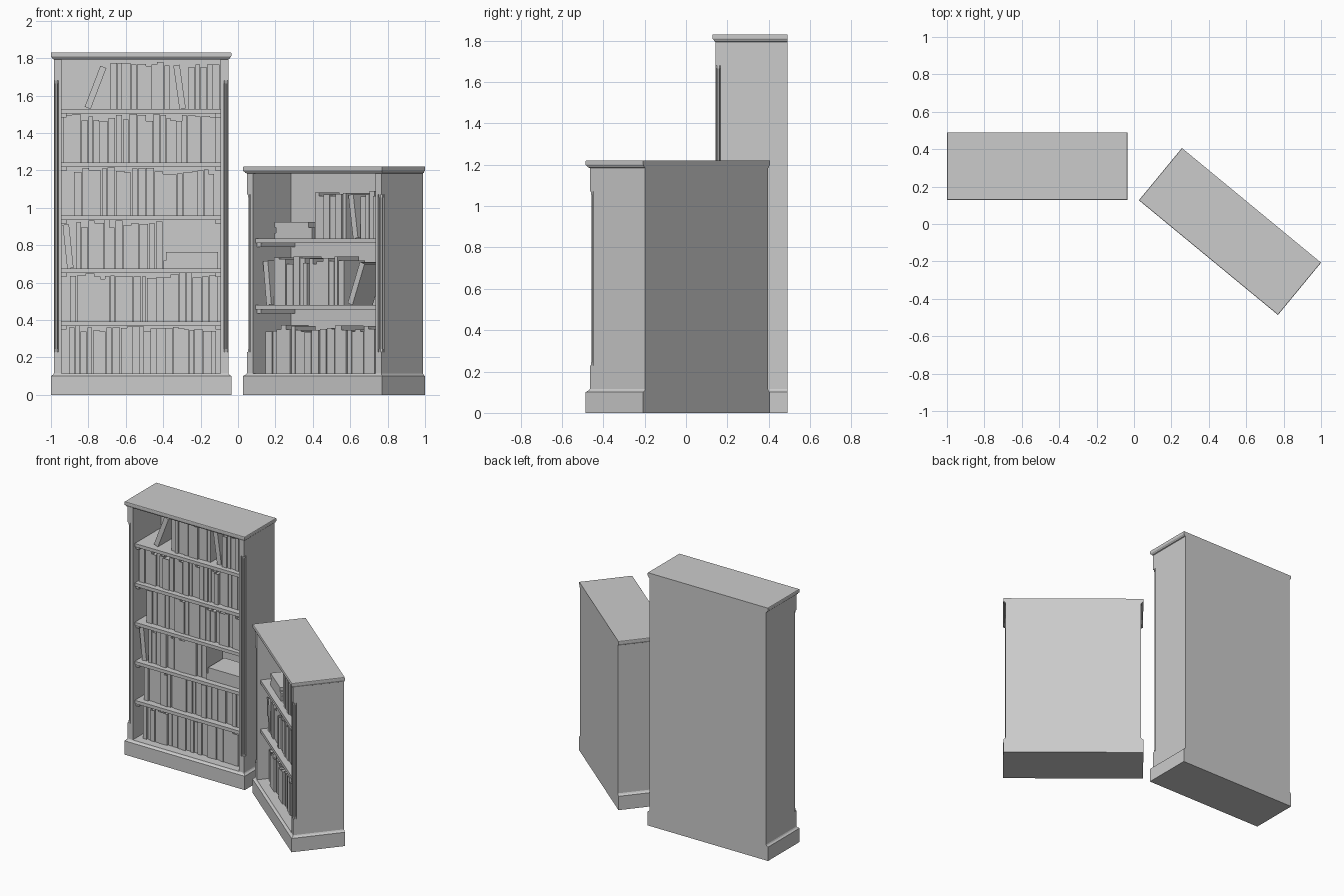
import bpy, bmesh, random
from math import radians, sin, cos, pi
from mathutils import Matrix, Vector

cube = bpy.data.objects.get("Cube")
if cube:
    bpy.data.objects.remove(cube)
random.seed(7)

grey = bpy.data.materials.new("plain grey")
grey.use_nodes = True
colour = (0.6, 0.6, 0.6, 1)
grey.diffuse_color = colour
bsdf = next(n for n in grey.node_tree.nodes if n.type == "BSDF_PRINCIPLED")
bsdf.inputs["Base Color"].default_value = colour

HALF_W, HALF_D = 0.482, 0.181    # plinth and cornice footprint
INSET = 0.015                    # body set back from the footprint
INNER = 0.425                    # half width of the opening
OUTER, FRONT = HALF_W - INSET, INSET - HALF_D
FLOOR = 0.115


def finish(name, bm, place):
    """Turn a bmesh into a named, placed object."""
    bmesh.ops.recalc_face_normals(bm, faces=bm.faces)
    mesh = bpy.data.meshes.new(name)
    bm.to_mesh(mesh)
    bm.free()
    mesh.materials.append(grey)
    obj = bpy.data.objects.new(name, mesh)
    obj.matrix_world = place
    bpy.context.collection.objects.link(obj)


def box(bm, lo, hi, matrix=Matrix()):
    size = Vector(hi) - Vector(lo)
    mid = (Vector(hi) + Vector(lo)) / 2
    bmesh.ops.create_cube(bm, size=1, matrix=matrix @ Matrix.Translation(mid)
                          @ Matrix.Diagonal((*size, 1)))


def loft(bm, rings):
    """Skin a stack of rings and cap both ends."""
    loops = [[bm.verts.new(p) for p in ring] for ring in rings]
    for a, b in zip(loops, loops[1:]):
        for i in range(len(a)):
            j = (i + 1) % len(a)
            bm.faces.new((a[i], a[j], b[j], b[i]))
    bm.faces.new(loops[0][::-1])
    bm.faces.new(loops[-1])


def prism(bm, outline, z0, z1):
    loft(bm, [[(x, y, z) for x, y in outline] for z in (z0, z1)])


def moulding(name, profile, place):
    """Moulded slab, flush at the back; profile is (inset, height)."""
    bm = bmesh.new()
    loft(bm, [[(-HALF_W + o, o - HALF_D, z), (HALF_W - o, o - HALF_D, z),
               (HALF_W - o, HALF_D, z), (-HALF_W + o, HALF_D, z)]
              for o, z in profile])
    finish(name, bm, place)


def octagon(cx, cy, r):
    return [(cx + r * cos(pi * (k + 0.5) / 4), cy + r * sin(pi * (k + 0.5) / 4))
            for k in range(8)]


def book(bm, pivot, w, h, tilt=0):
    """Covers, spine and recessed pages, tilted about the bottom corner."""
    m = Matrix.Translation(pivot) @ Matrix.Rotation(radians(tilt), 4, "Y")
    if tilt > 0:
        m = m @ Matrix.Translation((-w, 0, 0))
    d, t, lip = random.uniform(0.17, 0.2), 0.004, 0.005
    box(bm, (0, 0, 0), (t, d, h), m)
    box(bm, (w - t, 0, 0), (w, d, h), m)
    box(bm, (t, 0, 0), (w - t, t, h), m)
    box(bm, (t, t, lip), (w - t, d - lip, h - lip), m)


def book_row(name, z, items, place):
    """Items: (run, x0, x1), (lean, x, degrees) or (stack, x, length, count)."""
    bm = bmesh.new()
    for kind, x, value, *rest in items:
        y = -0.1
        if kind == "run":
            while value - x > 0.02:
                w = min(random.uniform(0.022, 0.05), value - x)
                y = random.uniform(-0.11, -0.09)
                book(bm, (x, y, z), w - 0.001, random.uniform(0.22, 0.26))
                x += w + random.choice((0, 0, 0.004))
        elif kind == "lean":
            book(bm, (x, y, z), 0.034, 0.235, value)
        else:
            level = z
            for k in range(rest[0]):
                w = 0.088 / rest[0]
                book(bm, (x + 0.012 * (k % 2), y, level), w, value - 0.012 * k, 90)
                level += w
    finish(name, bm, place)


def bookcase(prefix, height, shelves, rows, place):
    moulding(prefix + "_plinth", [(0, 0), (0, 0.1), (0.005, 0.104),
                                  (0.011, 0.108), (INSET, FLOOR)], place)
    moulding(prefix + "_cornice", [(INSET, height - 0.036), (0.009, height - 0.033),
                                   (0.006, height - 0.027), (0.002, height - 0.024),
                                   (0, height - 0.019), (0, height - 0.003),
                                   (0.002, height)], place)
    # Back panel
    bm = bmesh.new()
    box(bm, (-INNER, 0.155, FLOOR), (INNER, HALF_D, height - 0.036))
    finish(prefix + "_back", bm, place)

    # Side panels with a notched front corner holding a slim column
    low, high, n = 0.23, height - 0.15, 0.024
    for side, s in (("left", 1), ("right", -1)):
        bm = bmesh.new()
        full = [(s * INNER, FRONT), (s * OUTER, FRONT),
                (s * OUTER, HALF_D), (s * INNER, HALF_D)]
        notched = [(s * INNER, FRONT), (s * (OUTER - n), FRONT),
                   (s * (OUTER - n), FRONT + n), (s * OUTER, FRONT + n),
                   (s * OUTER, HALF_D), (s * INNER, HALF_D)]
        prism(bm, full, FLOOR, low)
        prism(bm, notched, low, high)
        prism(bm, full, high, height - 0.036)
        finish(f"{prefix}_{side}_side", bm, place)
        bm = bmesh.new()
        cx, cy = s * (OUTER - 0.013), FRONT + 0.013
        for r, z0, z1 in ((0.010, low, high), (0.0135, low, low + 0.014),
                          (0.0135, high - 0.014, high)):
            prism(bm, octagon(cx, cy, r), z0, z1)
        finish(f"{prefix}_{side}_column", bm, place)

    # Shelves resting on end cleats
    for i, top in enumerate(shelves):
        bm = bmesh.new()
        box(bm, (-INNER, -0.142, top - 0.024), (INNER, 0.155, top))
        for s in (-1, 1):
            a, b = sorted((s * INNER, s * (INNER - 0.026)))
            box(bm, (a, -0.13, top - 0.044), (b, 0.155, top - 0.024))
        finish(f"{prefix}_shelf_{i + 1}", bm, place)

    for i, (z, items) in enumerate(zip([FLOOR] + shelves, rows)):
        book_row(f"{prefix}_books_{i + 1}", z, items, place)


# Tall bookcase, rows from the bottom up
bookcase("tall_case", 1.83, [0.393, 0.675, 0.958, 1.242, 1.528], [
    [("run", -0.385, 0.42)],
    [("run", -0.38, 0.42)],
    [("lean", -0.395, -6), ("run", -0.345, 0.12), ("stack", 0.12, 0.29, 2)],
    [("run", -0.36, 0.41)],
    [("run", -0.415, 0.40)],
    [("lean", -0.27, 21), ("run", -0.165, 0.155), ("lean", 0.205, -8),
     ("run", 0.25, 0.42)],
], Matrix.Translation((-0.518, 0.309, 0)))

# Low bookcase, turned towards the tall one
bookcase("low_case", 1.22, [0.48, 0.835], [
    [("run", -0.40, 0.41)],
    [("lean", -0.385, -6), ("run", -0.335, 0.15), ("lean", 0.21, 21)],
    [("stack", -0.33, 0.26, 3), ("run", -0.055, 0.17), ("lean", 0.215, -8),
     ("run", 0.26, 0.42)],
], Matrix.Translation((0.513, -0.04, 0)) @ Matrix.Rotation(radians(-39.5), 4, "Z"))
